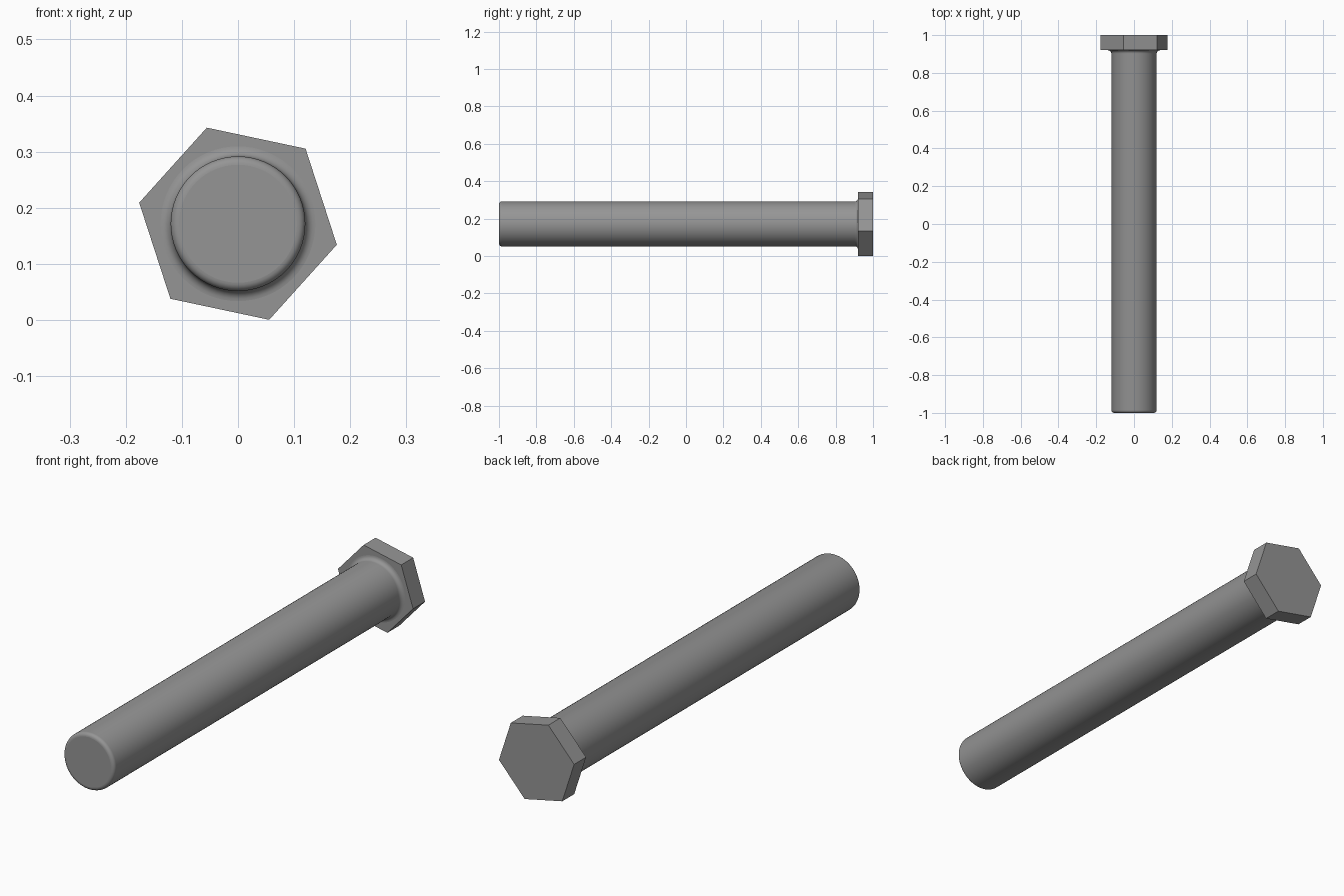
import bpy, bmesh
from math import sin, cos, pi, radians

cube = bpy.data.objects.get("Cube")
if cube:
    bpy.data.objects.remove(cube)

AXIS_Z = 0.1715       # height of the bolt's axis
SHANK_R = 0.12
HEAD_R = 0.18
HEAD_Y = 0.92         # inner face of the head
FILLET = 0.018
ROUND = 0.015
STEPS = 6

steel = bpy.data.materials.new("steel_grey")
steel.use_nodes = True
colour = (0.3, 0.3, 0.3, 1)
steel.diffuse_color = colour
steel.node_tree.nodes["Principled BSDF"].inputs["Base Color"].default_value = colour


def lathe(name, profile, sides, turn=0, smooth=False):
    """Sweep (radius, y) points around the bolt's axis and cap both ends."""
    bm = bmesh.new()
    rings = []
    for r, y in profile:
        angles = [turn + 2 * pi * i / sides for i in range(sides)]
        rings.append([bm.verts.new((r * cos(a), y, r * sin(a))) for a in angles])
    for a, b in zip(rings, rings[1:]):
        for i in range(sides):
            j = (i + 1) % sides
            bm.faces.new((a[i], a[j], b[j], b[i])).smooth = smooth
    bm.faces.new(rings[0])
    bm.faces.new(rings[-1])
    bmesh.ops.recalc_face_normals(bm, faces=bm.faces)
    mesh = bpy.data.meshes.new(name)
    bm.to_mesh(mesh)
    bm.free()
    mesh.materials.append(steel)
    obj = bpy.data.objects.new(name, mesh)
    obj.location.z = AXIS_Z
    bpy.context.collection.objects.link(obj)
    return obj


# Shank: rounded tip, straight body, fillet flaring into the head
arc = [pi / 2 * i / STEPS for i in range(STEPS + 1)]
tip = [(SHANK_R - ROUND * (1 - sin(a)), -1 + ROUND * (1 - cos(a))) for a in arc]
flare = [(SHANK_R + FILLET * (1 - cos(a)), HEAD_Y - FILLET * (1 - sin(a))) for a in arc]
lathe("shank", tip + flare, 64, smooth=True)

# Hexagonal head
lathe("hex_head", [(HEAD_R, HEAD_Y), (HEAD_R, 1)], 6, turn=radians(-12))
